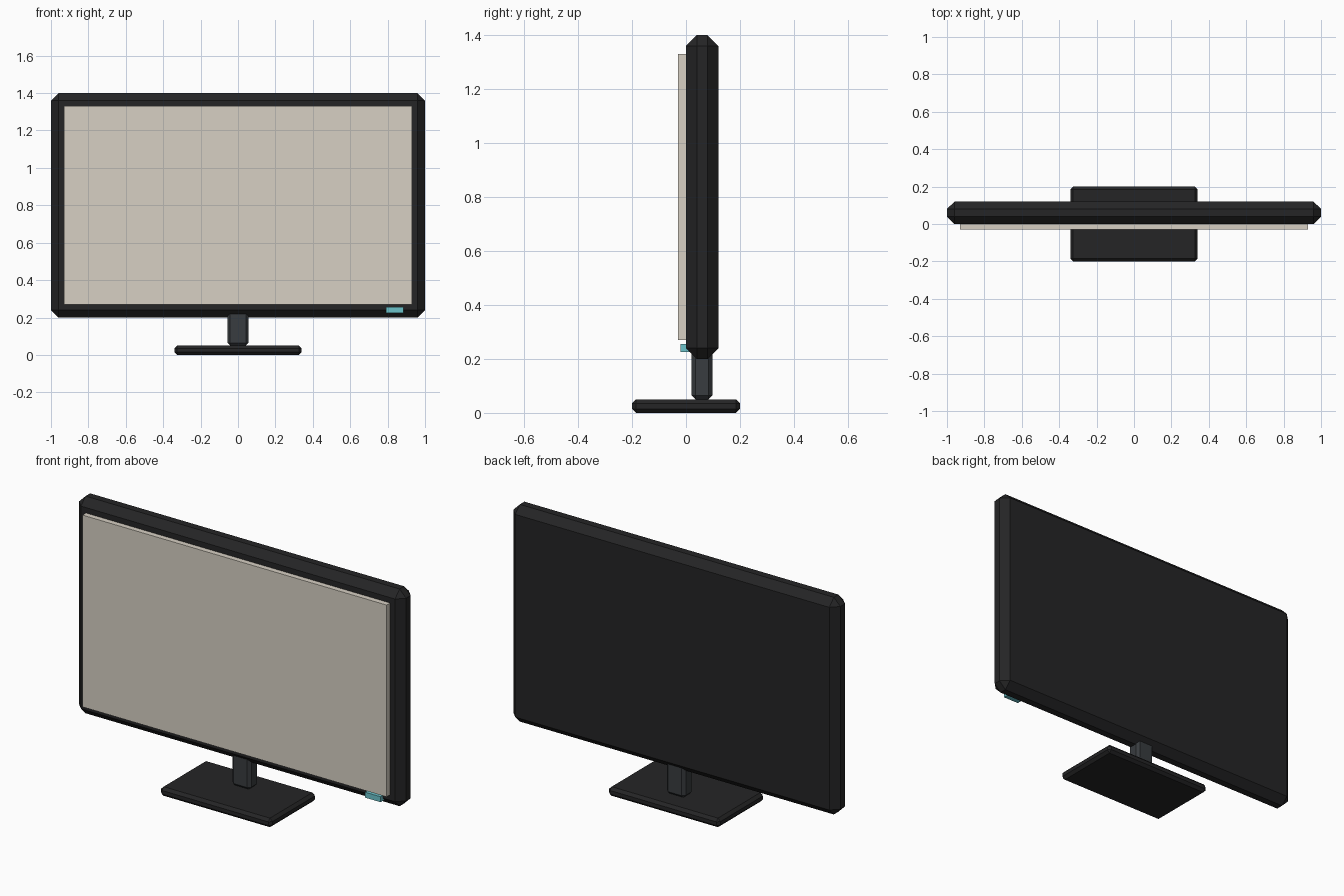
import bpy

if "Cube" in bpy.data.objects:
    bpy.data.objects.remove(bpy.data.objects["Cube"])


def material(name, rgb):
    mat = bpy.data.materials.new(name)
    mat.diffuse_color = (*rgb, 1.0)
    mat.use_nodes = True
    mat.node_tree.nodes["Principled BSDF"].inputs["Base Color"].default_value = mat.diffuse_color
    return mat


def box(name, lo, hi, mat, bevel=0.0):
    """Box between two corners, with an optional one-step chamfer."""
    centre = [(a + b) / 2 for a, b in zip(lo, hi)]
    bpy.ops.mesh.primitive_cube_add(size=1, location=centre)
    ob = bpy.context.object
    ob.name = name
    ob.scale = [b - a for a, b in zip(lo, hi)]
    bpy.ops.object.transform_apply(location=False, rotation=False, scale=True)
    ob.data.materials.append(mat)
    if bevel:
        mod = ob.modifiers.new("chamfer", 'BEVEL')
        mod.width = bevel
        mod.segments = 1
    return ob


black = material("black_plastic", (0.018, 0.018, 0.019))
grey = material("dark_grey", (0.04, 0.045, 0.05))
cream = material("screen_cream", (0.68, 0.63, 0.55))
teal = material("light_teal", (0.15, 0.55, 0.60))

# Casing with chamfered edges
box("casing", (-1, 0, 0.20), (1, 0.12, 1.40), black, 0.04)

# Screen panel standing proud of the casing
box("screen", (-0.93, -0.03, 0.27), (0.93, 0.01, 1.33), cream)

# Power light at the lower right
box("power_light", (0.79, -0.02, 0.225), (0.886, 0.02, 0.255), teal)

# Stand
box("stand_neck", (-0.057, 0.02, 0.05), (0.057, 0.098, 0.25), grey, 0.015)
box("stand_base", (-0.34, -0.20, 0), (0.34, 0.20, 0.05), black, 0.015)
